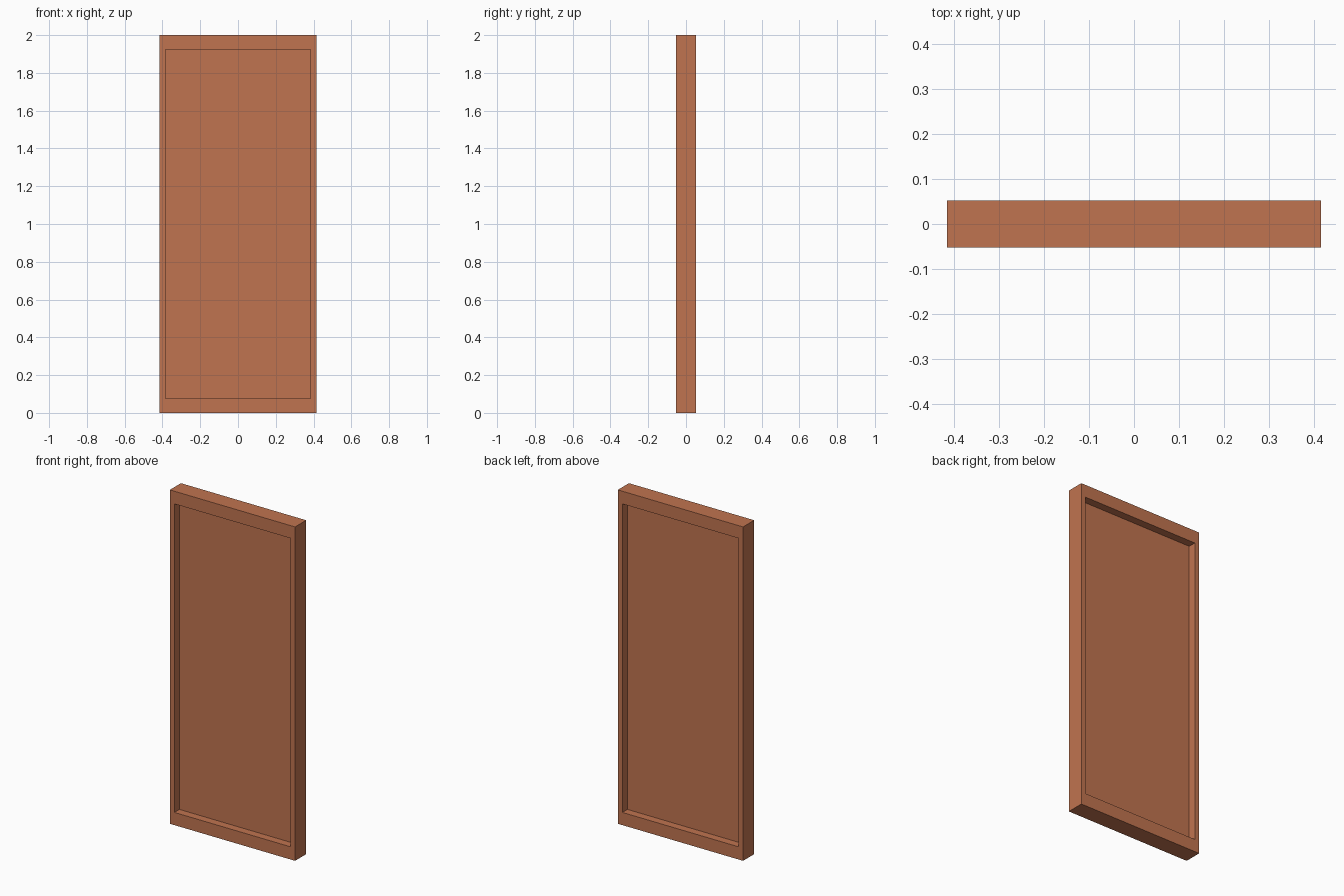
import bpy, bmesh

if "Cube" in bpy.data.objects:
    bpy.data.objects.remove(bpy.data.objects["Cube"])

WIDTH, HEIGHT, DEPTH = 0.83, 2.0, 0.105
OPEN_W, OPEN_H = 0.77, 1.848
PANEL_T = 0.01

wood = bpy.data.materials.new("terracotta")
wood.diffuse_color = (0.53, 0.174, 0.08, 1)
wood.use_nodes = True
wood.node_tree.nodes["Principled BSDF"].inputs["Base Color"].default_value = wood.diffuse_color


def add_object(name, bm):
    bmesh.ops.recalc_face_normals(bm, faces=bm.faces)
    mesh = bpy.data.meshes.new(name)
    bm.to_mesh(mesh)
    bm.free()
    mesh.materials.append(wood)
    obj = bpy.data.objects.new(name, mesh)
    bpy.context.collection.objects.link(obj)
    return obj


def rect_loop(bm, w, h, y):
    return [bm.verts.new((sx * w / 2, y, HEIGHT / 2 + sz * h / 2))
            for sx, sz in ((-1, -1), (1, -1), (1, 1), (-1, 1))]


# Frame: four rectangular loops joined into a hollow ring
bm = bmesh.new()
loops = [rect_loop(bm, w, h, y) for w, h, y in (
    (WIDTH, HEIGHT, -DEPTH / 2), (WIDTH, HEIGHT, DEPTH / 2),
    (OPEN_W, OPEN_H, DEPTH / 2), (OPEN_W, OPEN_H, -DEPTH / 2))]
for k in range(4):
    a, b = loops[k], loops[(k + 1) % 4]
    for i in range(4):
        j = (i + 1) % 4
        bm.faces.new((a[i], a[j], b[j], b[i]))
add_object("door_frame", bm)

# Thin panel recessed equally from front and back
bm = bmesh.new()
bmesh.ops.create_cube(bm, size=1)
bmesh.ops.scale(bm, vec=(OPEN_W, PANEL_T, OPEN_H), verts=bm.verts)
bmesh.ops.translate(bm, vec=(0, 0, HEIGHT / 2), verts=bm.verts)
add_object("door_panel", bm)
